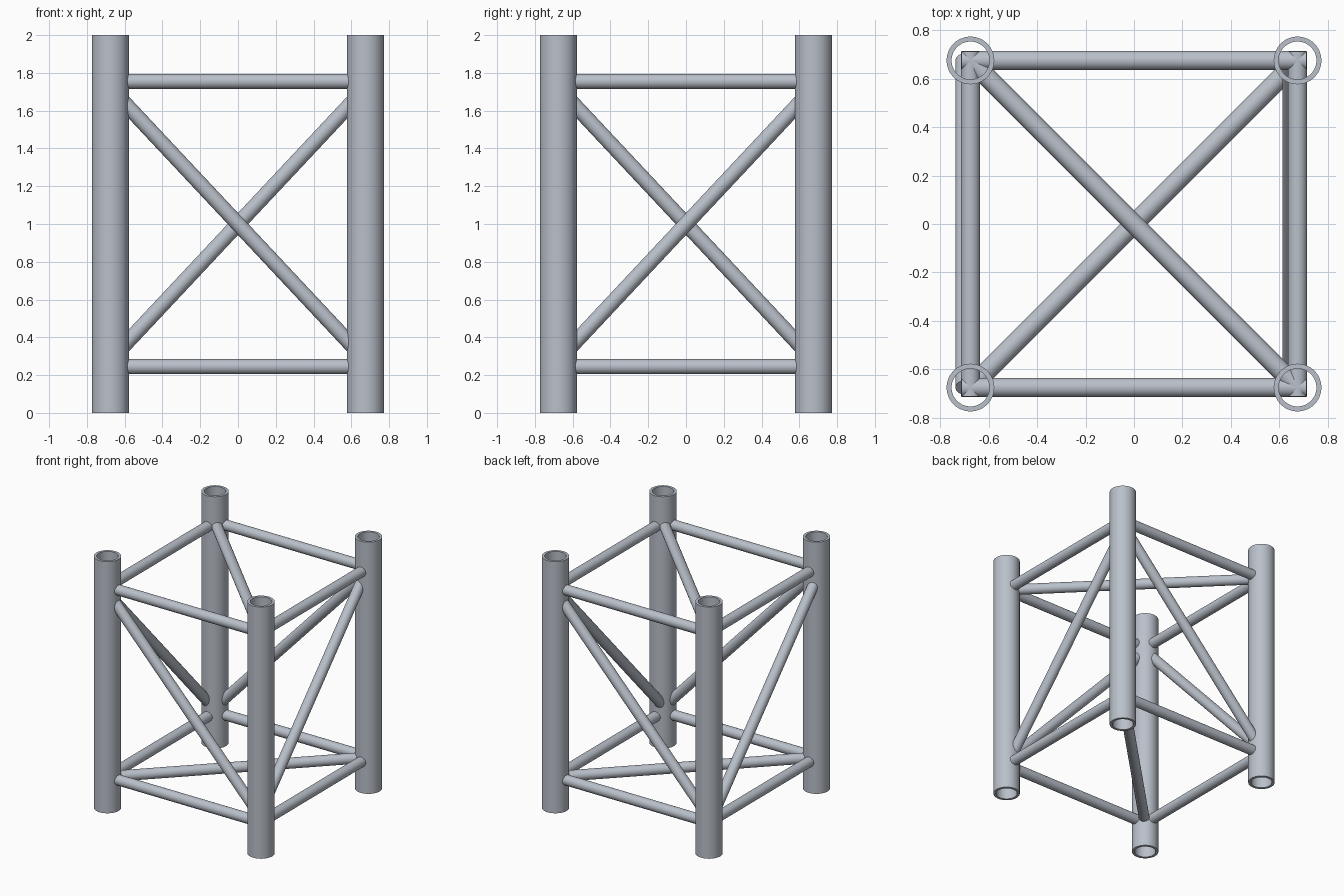
import bpy, bmesh, math
from mathutils import Vector

cube = bpy.data.objects.get("Cube")
if cube:
    bpy.data.objects.remove(cube, do_unlink=True)

HEIGHT = 2.0
POST = 0.675              # distance of each post from the centre planes
OUTER, INNER = 0.0985, 0.078
ROD = 0.04
LOW, HIGH = 0.245, 1.755  # heights of the horizontal rods

steel = bpy.data.materials.new("brushed_steel")
COLOUR = (0.49, 0.53, 0.59, 1.0)
steel.diffuse_color = COLOUR
steel.use_nodes = True
steel.node_tree.nodes["Principled BSDF"].inputs["Base Color"].default_value = COLOUR


def finish(obj):
    obj.data.materials.append(steel)
    bpy.ops.object.select_all(action='DESELECT')
    obj.select_set(True)
    bpy.context.view_layer.objects.active = obj
    bpy.ops.object.shade_smooth_by_angle(angle=math.radians(35))


def tube(name, x, y):
    """Hollow post: a rectangular wall section spun around z."""
    bm = bmesh.new()
    section = [(INNER, 0), (OUTER, 0), (OUTER, HEIGHT), (INNER, HEIGHT)]
    verts = [bm.verts.new((r, 0, z)) for r, z in section]
    edges = [bm.edges.new((verts[i], verts[(i + 1) % 4])) for i in range(4)]
    bmesh.ops.spin(bm, geom=verts + edges, cent=(0, 0, 0), axis=(0, 0, 1),
                   angle=math.tau, steps=48)
    bmesh.ops.remove_doubles(bm, verts=bm.verts, dist=0.0005)
    bmesh.ops.recalc_face_normals(bm, faces=bm.faces)
    mesh = bpy.data.meshes.new(name)
    bm.to_mesh(mesh)
    bm.free()
    obj = bpy.data.objects.new(name, mesh)
    obj.location = (x, y, 0)
    bpy.context.collection.objects.link(obj)
    finish(obj)


def rod(name, a, b):
    """Solid round bar between two points."""
    a, b = Vector(a), Vector(b)
    bpy.ops.mesh.primitive_cylinder_add(vertices=32, radius=ROD, depth=(b - a).length,
                                        location=(a + b) / 2)
    obj = bpy.context.object
    obj.name = name
    obj.rotation_euler = (b - a).to_track_quat('Z', 'Y').to_euler()
    finish(obj)


# Four corner posts
for fb, y in (("front", -POST), ("back", POST)):
    for lr, x in (("right", -POST), ("left", POST)):
        tube(f"{fb}_{lr}_post", x, y)

# Horizontal rods on all four sides, top and bottom
END = POST + 0.037
for level, z in (("lower", LOW), ("upper", HIGH)):
    for side, s in (("front", -POST), ("back", POST)):
        rod(f"{level}_{side}_rod", (-END, s, z), (END, s, z))
    for side, s in (("right", -POST), ("left", POST)):
        rod(f"{level}_{side}_rod", (s, -END, z), (s, END, z))

# Flat diagonals, crossing in opposite directions
rod("lower_cross_brace", (-POST, -POST, LOW), (POST, POST, LOW))
rod("upper_cross_brace", (-POST, POST, HIGH), (POST, -POST, HIGH))

# Sloping side braces; the left and right ones sit slightly off the post axis
A, B, SHIFT = 0.28, 1.72, 0.022
rod("front_brace", (-POST, -POST, B), (POST, -POST, A))
rod("back_brace", (POST, POST, B), (-POST, POST, A))
rod("left_brace", (POST - SHIFT, POST, B), (POST - SHIFT, -POST, A))
rod("right_brace", (-POST - SHIFT, -POST, B), (-POST - SHIFT, POST, A))
